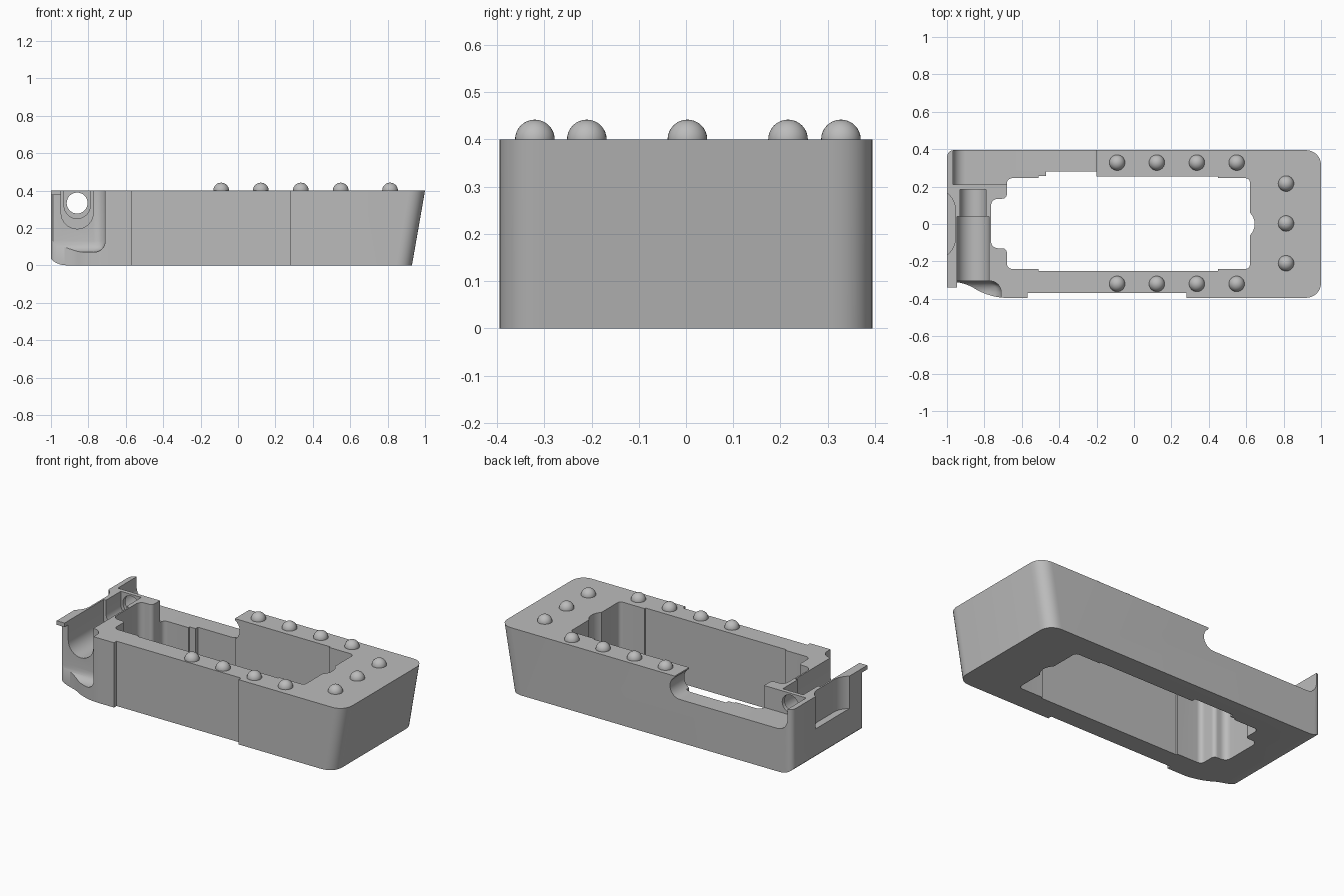
import bpy, bmesh
from math import cos, sin, pi, radians
from mathutils import Vector

cube = bpy.data.objects.get("Cube")
if cube:
    bpy.data.objects.remove(cube)

grey = bpy.data.materials.new("matte_grey")
grey.use_nodes = True
COLOUR = (0.5, 0.5, 0.5, 1)
grey.diffuse_color = COLOUR
grey.node_tree.nodes["Principled BSDF"].inputs["Base Color"].default_value = COLOUR


def rounded(corners, steps=8):
    """Outline from (u, v, radius) corners, each rounded by a curve."""
    out = []
    for i, (u, v, r) in enumerate(corners):
        p = Vector((u, v))
        if r == 0:
            out.append(p)
            continue
        a = p + (Vector(corners[i - 1][:2]) - p).normalized() * r
        b = p + (Vector(corners[(i + 1) % len(corners)][:2]) - p).normalized() * r
        for k in range(steps + 1):
            t = k / steps
            w = 0.83 * 2 * t * (1 - t)
            s = (1 - t) ** 2 + w + t * t
            out.append(((1 - t) ** 2 * a + w * p + t * t * b) / s)
    return out


def arc(u, v, r, start, end, steps=16):
    angles = [radians(start + (end - start) * k / steps) for k in range(steps + 1)]
    return [Vector((u + r * cos(a), v + r * sin(a))) for a in angles]


def finish(name, bm):
    bmesh.ops.recalc_face_normals(bm, faces=bm.faces[:])
    mesh = bpy.data.meshes.new(name)
    bm.to_mesh(mesh)
    bm.free()
    mesh.materials.append(grey)
    obj = bpy.data.objects.new(name, mesh)
    bpy.context.collection.objects.link(obj)
    return obj


def prism(name, outline, low, high, axis="z", bevel=0):
    """Extrude an (x, y) outline along z, or an (x, z) outline along y."""
    bm = bmesh.new()
    rings = []
    for t in (low, high):
        rings.append([bm.verts.new((p[0], p[1], t) if axis == "z" else (p[0], t, p[1]))
                      for p in outline])
    bm.faces.new(rings[0])
    bm.faces.new(rings[1])
    n = len(outline)
    for i in range(n):
        j = (i + 1) % n
        bm.faces.new((rings[0][i], rings[0][j], rings[1][j], rings[1][i]))
    if bevel:
        bmesh.ops.bevel(bm, geom=bm.edges[:], offset=bevel, segments=8,
                        profile=0.5, affect="EDGES")
    return finish(name, bm)


def cut(target, cutter):
    mod = target.modifiers.new(cutter.name, "BOOLEAN")
    mod.operation = "DIFFERENCE"
    mod.solver = "EXACT"
    mod.object = cutter
    bpy.context.view_layer.objects.active = target
    bpy.ops.object.modifier_apply(modifier=mod.name)
    bpy.data.objects.remove(cutter)


def smooth(obj):
    bpy.ops.object.select_all(action="DESELECT")
    obj.select_set(True)
    bpy.context.view_layer.objects.active = obj
    bpy.ops.object.shade_smooth_by_angle(angle=radians(30))


# Main block, with a shallow relief along the front and a raked end
body = prism("body", rounded([
    (-1, -0.31, 0.03), (-0.91, -0.31, 0.06), (-0.77, -0.395, 0.09), (-0.57, -0.395, 0),
    (-0.57, -0.37, 0), (0.28, -0.37, 0), (0.28, -0.395, 0), (1, -0.395, 0.085),
    (1, 0.395, 0.085), (-1, 0.395, 0.04)]), 0, 0.4)
for v in body.data.vertices:
    if v.co.x > 0.9 and v.co.z < 0.1:
        v.co.x -= 0.07

# Through window with stepped sides
cut(body, prism("window", rounded([
    (-0.68, -0.24, 0.03), (-0.51, -0.24, 0), (-0.51, -0.25, 0), (0.45, -0.25, 0),
    (0.45, -0.24, 0), (0.62, -0.24, 0.025), (0.62, 0.245, 0.025), (0.45, 0.245, 0),
    (0.45, 0.255, 0), (-0.2, 0.255, 0), (-0.2, 0.28, 0), (-0.47, 0.28, 0),
    (-0.47, 0.257, 0), (-0.51, 0.257, 0), (-0.51, 0.245, 0), (-0.68, 0.245, 0.03),
    (-0.68, 0.135, 0.025), (-0.765, 0.135, 0.04), (-0.765, -0.13, 0.04),
    (-0.68, -0.13, 0.025)]), -0.2, 0.6))
cut(body, prism("window_bump", arc(0.56, 0, 0.085, -90, 90), -0.2, 0.6))

# Rounded relief in the front corner
cut(body, prism("corner_relief", [(-1.3, 0.07), (-0.71, 0.07), (-0.71, 0.7), (-1.3, 0.7)],
                -0.7, -0.305, "y", 0.06))

# Lowered rear wall with round ends
cut(body, prism("rear_slot",
                [(-0.2, 0.6)] + arc(-0.235, 0.333, 0.068, 59, -90)
                + arc(-0.9, 0.333, 0.068, -90, -180) + [(-0.968, 0.6)],
                0.21, 0.6, "y"))


# Open channels and the pin hole that runs on behind them
def channel(name, r, z, start, end):
    cut(body, prism(name, [(-0.86 - r, 0.6)] + arc(-0.86, z, r, 180, 360)
                    + [(-0.86 + r, 0.6)], start, end, "y"))


channel("front_channel", 0.086, 0.281, -0.6, 0.04)
channel("rear_channel", 0.07, 0.32, 0.03, 0.185)
cut(body, prism("pin_hole", arc(-0.86, 0.333, 0.056, 0, 348.75, 31), 0.1, 0.6, "y"))

# Scooped recess in the end wall and a curved lower edge
cut(body, prism("end_scoop", rounded([
    (-1.2, -0.165, 0), (-1, -0.165, 0), (-0.956, -0.13, 0.05),
    (-0.956, 0.13, 0.05), (-1, 0.165, 0), (-1.2, 0.165, 0)]), 0.2, 0.6))
cut(body, prism("lower_edge", [(-1.1, -0.1), (-0.92, -0.1), (-0.92, 0), (-0.95, 0.004),
                               (-0.98, 0.017), (-1, 0.035), (-1.1, 0.1)], -0.6, 0.6, "y"))
smooth(body)

# Small overhanging lip on the end wall
prism("end_lip", [(-1, -0.34), (-0.946, -0.34), (-0.946, -0.29), (-1, -0.29)], 0.375, 0.4)

# Dome studs along both sides and across the end
studs = [(x, y) for y in (-0.32, 0.328) for x in (-0.09, 0.122, 0.336, 0.549)]
studs += [(0.813, y) for y in (-0.21, 0.003, 0.216)]
for i, (x, y) in enumerate(studs):
    bpy.ops.mesh.primitive_uv_sphere_add(segments=32, ring_count=16, radius=0.042,
                                         location=(x, y, 0.4))
    stud = bpy.context.object
    stud.name = f"dome_stud_{i + 1}"
    stud.data.materials.append(grey)
    smooth(stud)
